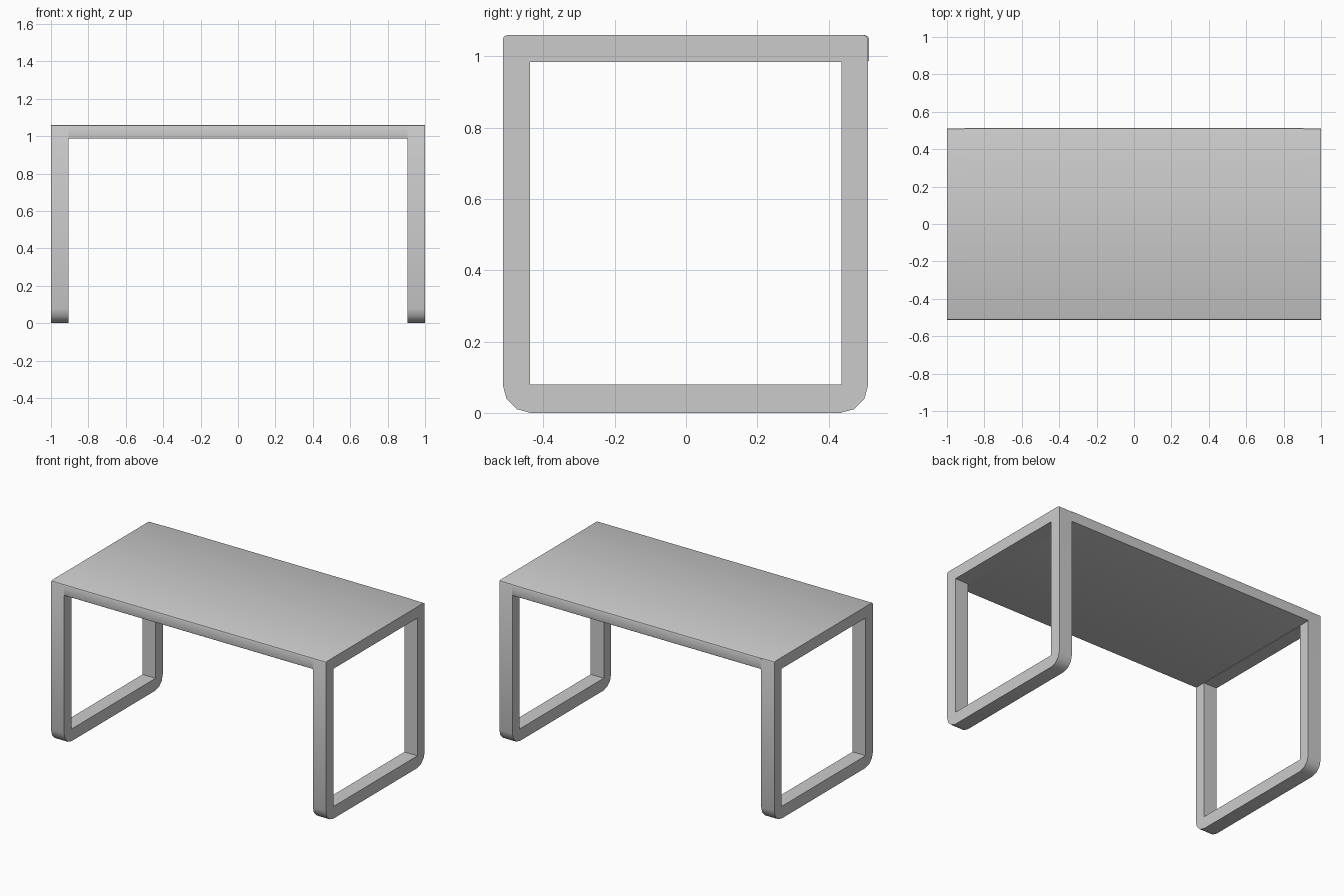
import bpy
from math import radians, sin, cos

if "Cube" in bpy.data.objects:
    bpy.data.objects.remove(bpy.data.objects["Cube"])

HALF_LENGTH = 1.0
LEG_WIDTH = 0.095
Y0, Y1, TOP = -0.514, 0.511, 1.06


def corner(cy, cz, r, start, steps):
    """Points of a quarter-round corner, counter-clockwise from start degrees."""
    return [(cy + r * cos(radians(start + 90 * i / steps)),
             cz + r * sin(radians(start + 90 * i / steps))) for i in range(steps + 1)]


def rounded(y0, y1, z0, z1, r_bottom, r_top):
    pts = corner(y0 + r_bottom, z0 + r_bottom, r_bottom, 180, 3)
    pts += corner(y1 - r_bottom, z0 + r_bottom, r_bottom, 270, 3)
    pts += corner(y1 - r_top, z1 - r_top, r_top, 0, 2)
    pts += corner(y0 + r_top, z1 - r_top, r_top, 90, 2)
    return pts


def extrude_profile(name, loops, x_mid, width):
    """Fill y/z loops (inner loops become holes) and extrude along x."""
    curve = bpy.data.curves.new(name, 'CURVE')
    curve.dimensions = '2D'
    curve.fill_mode = 'BOTH'
    curve.extrude = width / 2
    for pts in loops:
        spline = curve.splines.new('POLY')
        spline.points.add(len(pts) - 1)
        for p, (y, z) in zip(spline.points, pts):
            p.co = (y, z, 0, 1)
        spline.use_cyclic_u = True
    obj = bpy.data.objects.new(name, curve)
    bpy.context.collection.objects.link(obj)
    obj.rotation_euler = (radians(90), 0, radians(90))
    obj.location.x = x_mid
    bpy.ops.object.select_all(action='DESELECT')
    obj.select_set(True)
    bpy.context.view_layer.objects.active = obj
    bpy.ops.object.convert(target='MESH')
    obj = bpy.context.object
    # weld the caps to the rim
    bpy.ops.object.mode_set(mode='EDIT')
    bpy.ops.mesh.select_all(action='SELECT')
    bpy.ops.mesh.remove_doubles(threshold=0.0005)
    bpy.ops.mesh.normals_make_consistent(inside=False)
    bpy.ops.object.mode_set(mode='OBJECT')
    bpy.ops.object.shade_smooth_by_angle(angle=radians(40))
    return obj


# Closed loop legs at both ends, rounded at the floor
outer = rounded(Y0, Y1, 0, TOP, 0.078, 0.012)
opening = [(-0.438, 0.08), (0.436, 0.08), (0.436, 0.985), (-0.438, 0.985)]
for side, sign in (("left", -1), ("right", 1)):
    extrude_profile(side + "_leg_frame", [outer, opening],
                    sign * (HALF_LENGTH - LEG_WIDTH / 2), LEG_WIDTH)

# Table top spanning between the leg frames
extrude_profile("table_top", [rounded(-0.514, 0.514, 0.987, TOP, 0.003, 0.012)],
                0, 2 * (HALF_LENGTH - LEG_WIDTH))
